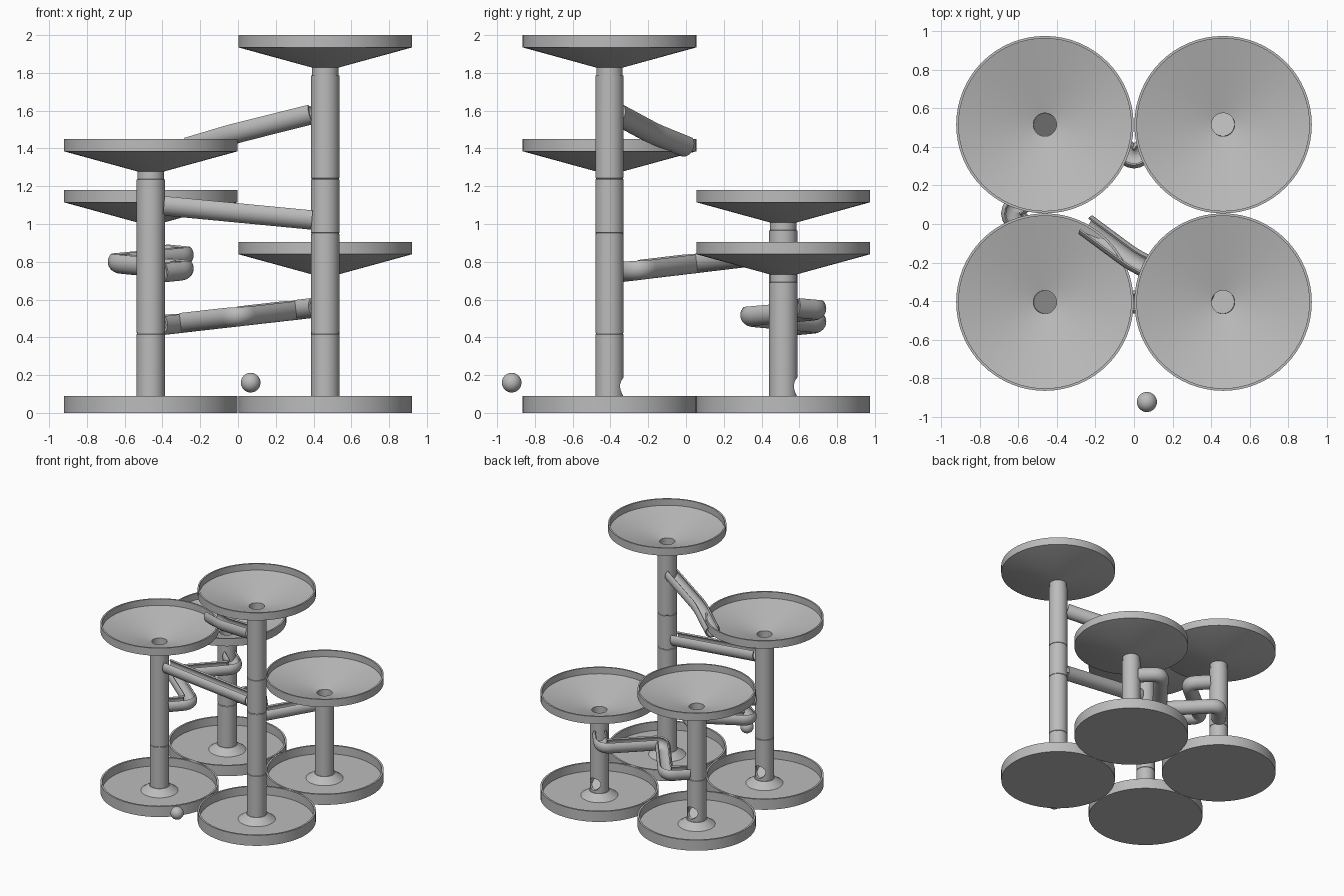
import bpy, bmesh, math
from mathutils import Vector, Matrix

cube = bpy.data.objects.get("Cube")
if cube:
    bpy.data.objects.remove(cube, do_unlink=True)

grey = bpy.data.materials.new("plain grey")
grey.use_nodes = True
colour = (0.5, 0.5, 0.5, 1)
grey.diffuse_color = colour
grey.node_tree.nodes["Principled BSDF"].inputs["Base Color"].default_value = colour

R = 0.46          # tray and funnel radius
POST = 0.075      # post radius
PIPE = 0.06       # channel radius


def finish(name, bm, location=(0, 0, 0)):
    bmesh.ops.remove_doubles(bm, verts=bm.verts, dist=1e-5)
    bmesh.ops.recalc_face_normals(bm, faces=bm.faces)
    mesh = bpy.data.meshes.new(name)
    bm.to_mesh(mesh)
    bm.free()
    obj = bpy.data.objects.new(name, mesh)
    obj.location = location
    mesh.materials.append(grey)
    bpy.context.collection.objects.link(obj)
    return obj


def smooth(obj):
    bpy.ops.object.select_all(action='DESELECT')
    obj.select_set(True)
    bpy.context.view_layer.objects.active = obj
    bpy.ops.object.shade_smooth_by_angle(angle=math.radians(30))


def lathe(name, profile, location, closed=True):
    bm = bmesh.new()
    verts = [bm.verts.new((r, 0, z)) for r, z in profile]
    pairs = list(zip(verts, verts[1:]))
    if closed:
        pairs.append((verts[-1], verts[0]))
    edges = [bm.edges.new(p) for p in pairs]
    bmesh.ops.spin(bm, geom=verts + edges, cent=(0, 0, 0), axis=(0, 0, 1),
                   angle=math.tau, steps=64, use_merge=True)
    bmesh.ops.dissolve_degenerate(bm, edges=bm.edges, dist=1e-6)
    return finish(name, bm, location)


def rounded(points, reach=0.07, steps=6):
    """Replace each inner corner of a path by a short curve."""
    pts = [Vector(p) for p in points]
    path = [pts[0]]
    for a, b, c in zip(pts, pts[1:], pts[2:]):
        p = b + (a - b).normalized() * reach
        q = b + (c - b).normalized() * reach
        for i in range(steps + 1):
            t = i / steps
            path.append(p * (1 - t) ** 2 + b * 2 * t * (1 - t) + q * t * t)
    return path + [pts[-1]]


def channel(name, points):
    """Round pipe with a slot open along its top."""
    path = rounded(points)
    section = []
    n = 24
    for radius, order in ((PIPE, range(n + 1)), (PIPE - 0.012, range(n, -1, -1))):
        for i in order:
            a = math.radians(135 + 270 * i / n)
            section.append((radius * math.cos(a), radius * math.sin(a)))
    bm = bmesh.new()
    rings = []
    for i, p in enumerate(path):
        into = (p - path[max(i - 1, 0)]).normalized()
        out = (path[min(i + 1, len(path) - 1)] - p).normalized()
        tangent = (into + out).normalized()
        side = tangent.cross(Vector((0, 0, 1))).normalized()
        up = side.cross(tangent)
        rings.append([bm.verts.new(p + side * u + up * v) for u, v in section])
    for r0, r1 in zip(rings, rings[1:]):
        for j in range(len(section)):
            k = (j + 1) % len(section)
            bm.faces.new((r0[j], r0[k], r1[k], r1[j]))
    # Close the ends of the pipe wall
    for ring in (rings[0], rings[-1]):
        for j in range(n):
            bm.faces.new((ring[j], ring[j + 1], ring[-j - 2], ring[-j - 1]))
    smooth(finish(name, bm))


def zigzag(name, start, end, sway):
    """Channel swinging to one side, the other and back between two posts."""
    start, end, sway = Vector(start), Vector(end), Vector(sway)
    stops = [(0, 0), (0.17, 1), (0.5, -1), (0.83, 1), (1, 0)]
    pts = [start.lerp(end, t) + sway * s for t, s in stops]
    pts[0] = pts[0].lerp(pts[1], 0.27)
    pts[-1] = pts[-1].lerp(pts[-2], 0.27)
    channel(name, pts)


def deflector(name, x, y, z, toward):
    """Sloped plate inside a post that sends the ball sideways."""
    bm = bmesh.new()
    bmesh.ops.create_cone(bm, cap_ends=True, segments=32, radius1=0.06,
                          radius2=0.06, depth=0.006)
    bmesh.ops.scale(bm, vec=(1.35, 1, 1), verts=bm.verts)
    turn = Matrix.Rotation(toward, 3, 'Z') @ Matrix.Rotation(math.radians(42), 3, 'Y')
    bmesh.ops.rotate(bm, matrix=turn, verts=bm.verts)
    finish(name, bm, (x, y, z))


def tower(label, x, y, top, joints):
    # Base tray with a flared collar
    smooth(lathe(label + "_tray", [
        (0, 0), (R, 0), (R, 0.09), (R - 0.015, 0.09), (R - 0.015, 0.018),
        (0.145, 0.018), (0.08, 0.065), (0, 0.065)], (x, y, 0), closed=False))

    # Hollow post with thin grooves at the joints
    neck = top - 0.17
    outer = [(POST, 0.05)]
    for z in joints:
        outer += [(POST, z - 0.004), (POST - 0.003, z - 0.002),
                  (POST - 0.003, z + 0.002), (POST, z + 0.004)]
    outer += [(POST, neck - 0.045), (POST - 0.005, neck - 0.043),
              (POST - 0.005, neck + 0.01), (0.06, neck + 0.01), (0.06, 0.05)]
    post = lathe(label + "_post", outer, (x, y, 0))

    # Ball exit at the foot of the post
    bm = bmesh.new()
    bmesh.ops.create_cone(bm, cap_ends=True, segments=32, radius1=0.05,
                          radius2=0.05, depth=0.2)
    bmesh.ops.rotate(bm, matrix=Matrix.Rotation(math.radians(75), 3, 'X'), verts=bm.verts)
    cutter = finish("exit_cutter", bm, (x, y + 0.1, 0.13))
    cutter.hide_render = True
    bpy.context.view_layer.objects.active = post
    cut = post.modifiers.new("exit", 'BOOLEAN')
    cut.operation = 'DIFFERENCE'
    cut.solver = 'EXACT'
    cut.object = cutter
    bpy.ops.object.modifier_apply(modifier=cut.name)
    bpy.data.objects.remove(cutter, do_unlink=True)
    smooth(post)
    deflector(label + "_exit_ramp", x, y, 0.12, math.pi / 2)

    # Funnel
    smooth(lathe(label + "_funnel", [
        (0.07, -0.172), (R, -0.065), (R, 0), (R - 0.013, 0),
        (R - 0.013, -0.055), (0.06, -0.155), (0.06, -0.172)], (x, y, top)))


X, FRONT, BACK = 0.462, -0.405, 0.515
tower("front_tall", X, FRONT, 2.0, [0.42, 0.95, 1.24])
tower("front_medium", -X, FRONT, 1.45, [0.42])
tower("back_medium", -X, BACK, 1.18, [0.42])
tower("back_short", X, BACK, 0.905, [])

# Channels joining the towers
channel("upper_channel", [(X - 0.063, FRONT + 0.03, 1.59), (0.0, -0.19, 1.49),
                          (-0.25, -0.005, 1.415)])
channel("middle_channel", [(-X + 0.07, FRONT, 1.105), (X - 0.07, FRONT, 1.03)])
zigzag("side_zigzag_channel", (-X, BACK, 0.855), (-X, FRONT, 0.745), (0.195, 0, 0))
zigzag("back_zigzag_channel", (X, BACK, 0.57), (-X, BACK, 0.465), (0, 0.195, 0))

# Plates behind each channel inlet
deflector("tall_deflector", X, FRONT, 1.56, math.radians(153))
deflector("medium_deflector", -X, FRONT, 1.08, 0)
deflector("back_deflector", -X, BACK, 0.83, math.radians(-40))
deflector("short_deflector", X, BACK, 0.54, math.radians(130))

# Loose ball
bm = bmesh.new()
bmesh.ops.create_uvsphere(bm, u_segments=32, v_segments=16, radius=0.052)
smooth(finish("ball", bm, (0.067, -0.923, 0.16)))
